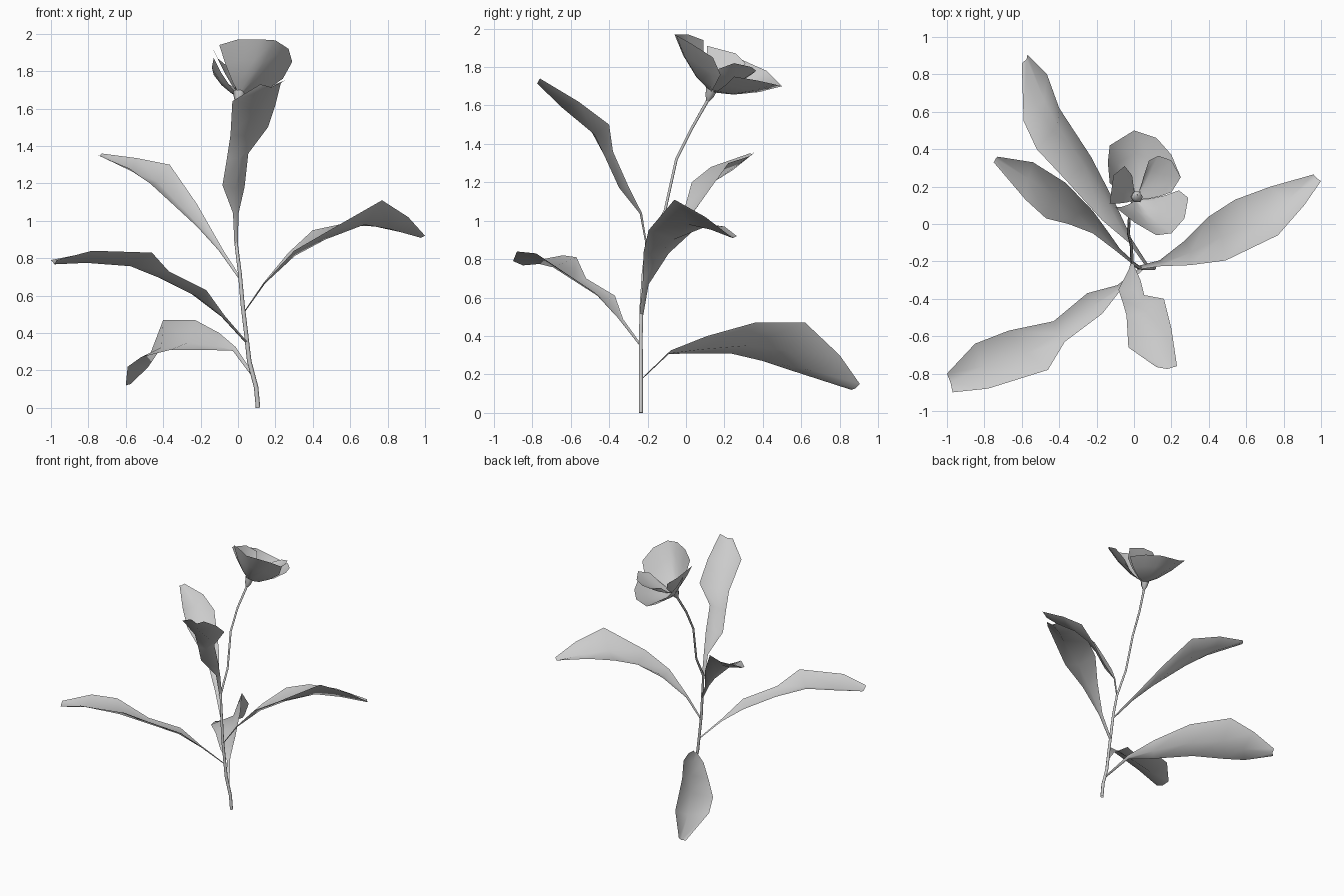
import bpy, bmesh, math
from mathutils import Vector as V


def sheet(name, rows):
    """Smooth-shaded quad sheet through equal-length rows of points."""
    bm = bmesh.new()
    grid = [[bm.verts.new(p) for p in r] for r in rows]
    for a, b in zip(grid, grid[1:]):
        for i in range(len(a) - 1):
            bm.faces.new((a[i], a[i + 1], b[i + 1], b[i]))
    bmesh.ops.remove_doubles(bm, verts=bm.verts, dist=0.0005)
    bmesh.ops.recalc_face_normals(bm, faces=bm.faces)
    for f in bm.faces:
        f.smooth = True
    me = bpy.data.meshes.new(name)
    bm.to_mesh(me)
    bm.free()
    ob = bpy.data.objects.new(name, me)
    bpy.context.collection.objects.link(ob)
    return ob


def tube(name, pts):
    """Six-sided tube; each point is x, y, z, radius."""
    rows = []
    for i, p in enumerate(pts):
        d = V(pts[min(i + 1, len(pts) - 1)][:3]) - V(pts[max(i - 1, 0)][:3])
        u = d.cross(V((0, 1, 0))).normalized()
        w = d.cross(u).normalized()
        rows.append([V(p[:3]) + p[3] * (math.cos(k * math.pi / 3) * u + math.sin(k * math.pi / 3) * w)
                     for k in range(7)])
    return sheet(name, rows)


def leaf(name, stalk, left, right, sag=0.22):
    """Channelled blade between two edges, narrowing to a stalk."""
    left, right = [V(p) for p in left], [V(p) for p in right]
    side = (right[0] - left[0]).normalized()
    for p, w in zip(reversed(stalk), (0.016, 0.01)):
        left.insert(0, V(p) - side * w)
        right.insert(0, V(p) + side * w)
    mids = [(a + b) / 2 for a, b in zip(left, right)]
    rows = []
    for i, (a, b, m) in enumerate(zip(left, right, mids)):
        along = mids[min(i + 1, len(mids) - 1)] - mids[max(i - 1, 0)]
        n = (b - a).cross(along).normalized()
        if n.z > 0:
            n = -n
        rows.append((a, m + n * sag * (b - a).length, b))
    return sheet(name, rows)


def petal(name, rim, sag):
    """Cupped fan from the flower base to a rim."""
    base, axis = V((0.01, 0.13, 1.67)), V((0, 0.44, 0.9))
    rows = []
    for t in (0.05, 0.35, 0.7, 1):
        rows.append([base.lerp(V(p), t) - axis * sag * math.sin(math.pi * t) for p in rim])
    return sheet(name, rows)


# Stem and flower cup
tube("stem", [(.107, -.235, 0, .012), (.097, -.235, .11, .012), (.06, -.235, .25, .012),
              (.043, -.235, .4, .011), (.025, -.232, .55, .011), (.01, -.222, .72, .01),
              (-.01, -.205, .88, .009), (-.015, -.11, 1.05, .008), (-.03, -.05, 1.32, .008),
              (-.025, .03, 1.48, .008), (0, .115, 1.63, .009)])
tube("calyx", [(0, .113, 1.625, .01), (.004, .122, 1.65, .025), (.008, .135, 1.69, .035)])
tube("flower_centre", [(.01, .135, 1.67, .02), (.015, .145, 1.72, .032),
                       (.017, .152, 1.75, .025), (.018, .156, 1.765, .001)])

# Leaves, lowest first
leaf("leaf_back", [(.075, -.23, .18), (-.02, -.09, .315)],
     [(-.17, .02, .31), (-.36, .23, .31), (-.52, .4, .27), (-.59, .55, .22), (-.6, .86, .12)],
     [(-.1, .11, .4), (-.23, .36, .47), (-.4, .62, .47), (-.465, .8, .3), (-.57, .905, .15)])
leaf("leaf_left_front", [(.045, -.235, .35), (-.08, -.34, .49)],
     [(-.17, -.48, .63), (-.37, -.63, .73), (-.46, -.78, .83), (-.78, -.88, .84), (-.97, -.9, .79)],
     [(-.25, -.37, .61), (-.43, -.52, .7), (-.67, -.57, .81), (-.85, -.64, .82), (-1, -.8, .79)])
leaf("leaf_right", [(.03, -.232, .51), (.14, -.21, .67)],
     [(.3, -.22, .84), (.49, -.195, .95), (.77, -.06, 1.11), (.91, .1, 1.02), (1, .23, .92)],
     [(.27, -.09, .83), (.4, .04, .95), (.54, .13, .98), (.73, .2, .97), (.96, .265, .92)])
leaf("leaf_left_back", [(.012, -.222, .69), (-.09, -.135, .84)],
     [(-.22, -.05, .97), (-.35, 0, 1.09), (-.47, .03, 1.2), (-.58, .13, 1.28), (-.75, .33, 1.35)],
     [(-.14, -.04, .95), (-.22, .07, 1.09), (-.365, .22, 1.3), (-.54, .33, 1.335), (-.73, .36, 1.36)])
leaf("leaf_front", [(-.01, -.205, .87), (-.012, -.235, 1.04)],
     [(-.083, -.35, 1.19), (-.06, -.42, 1.33), (-.04, -.49, 1.46), (-.03, -.66, 1.64), (.12, -.765, 1.73)],
     [(.035, -.3, 1.18), (.055, -.38, 1.36), (.16, -.4, 1.5), (.2, -.56, 1.62), (.23, -.76, 1.74)])

# Petals
petal("petal_front", [(-.1, .09, 1.94), (0, .01, 1.97), (.12, -.06, 1.97), (.2, -.05, 1.965),
                      (.27, .03, 1.92), (.29, .14, 1.85), (.24, .18, 1.76)], .03)
petal("petal_back", [(.25, .25, 1.75), (.2, .37, 1.73), (.12, .46, 1.71), (0, .5, 1.7),
                     (-.13, .42, 1.78), (-.14, .33, 1.82), (-.13, .22, 1.87)], .03)
petal("petal_left", [(-.13, .11, 1.91), (-.11, .26, 1.87), (-.05, .31, 1.82), (-.01, .26, 1.75)], .02)
petal("petal_right", [(.05, .25, 1.74), (.08, .34, 1.76), (.13, .365, 1.78), (.2, .34, 1.8),
                      (.25, .25, 1.82), (.2, .17, 1.79)], .025)
